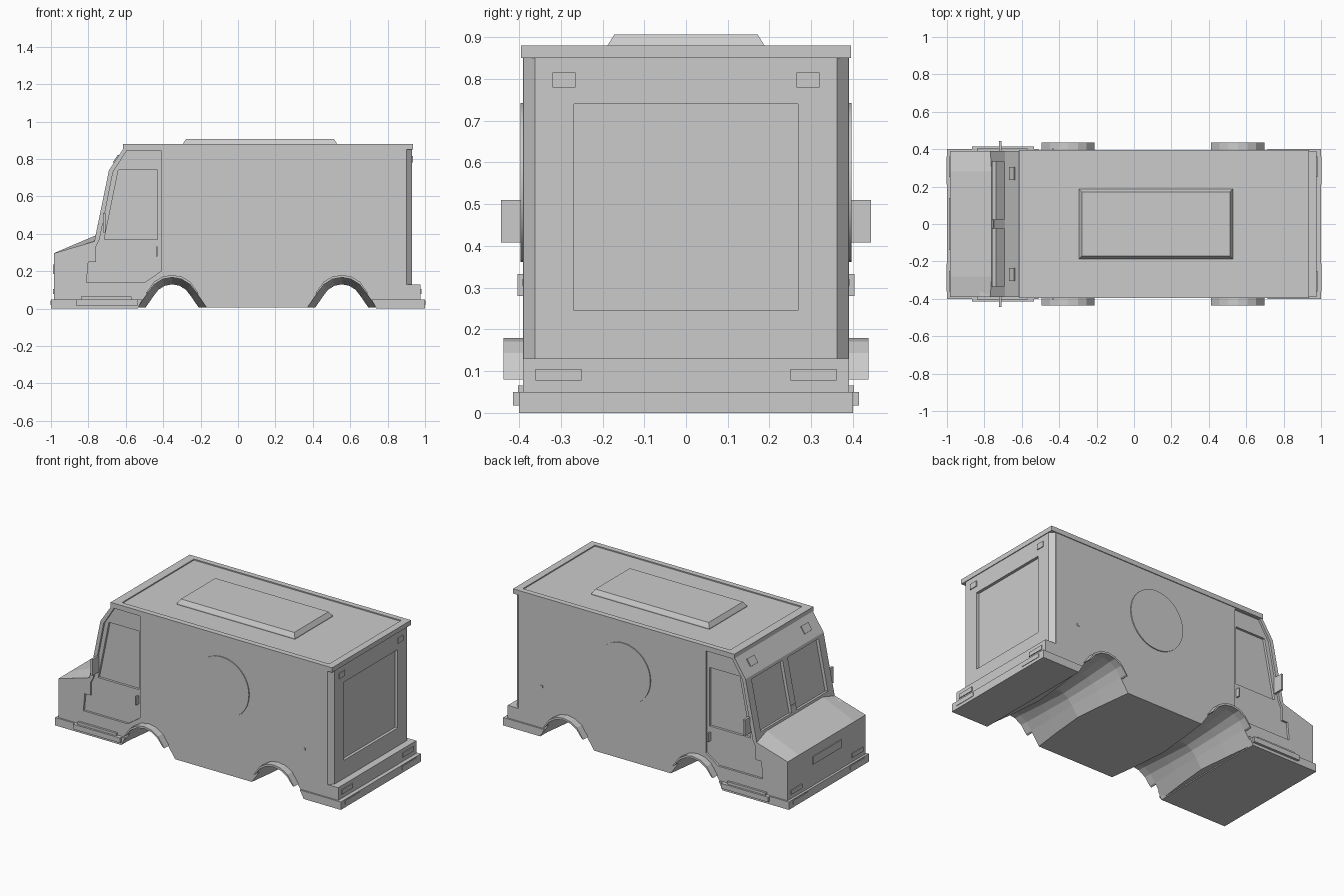
import bpy, bmesh
from mathutils import Vector

if "Cube" in bpy.data.objects:
    bpy.data.objects.remove(bpy.data.objects["Cube"])

AX = {'x': lambda p, t: (t, p[0], p[1]),
      'y': lambda p, t: (p[0], t, p[1]),
      'z': lambda p, t: (p[0], p[1], t)}


def loft(name, sections):
    """Skin a list of equal-length closed loops and cap both ends."""
    bm = bmesh.new()
    loops = [[bm.verts.new(c) for c in s] for s in sections]
    n = len(loops[0])
    for a, b in zip(loops, loops[1:]):
        for i in range(n):
            j = (i + 1) % n
            bm.faces.new((a[i], a[j], b[j], b[i]))
    bm.faces.new(loops[0][::-1])
    bm.faces.new(loops[-1])
    bmesh.ops.recalc_face_normals(bm, faces=bm.faces)
    me = bpy.data.meshes.new(name)
    bm.to_mesh(me)
    bm.free()
    ob = bpy.data.objects.new(name, me)
    bpy.context.collection.objects.link(ob)
    return ob


def prism(name, pts, axis, a, b):
    return loft(name, [[AX[axis](p, t) for p in pts] for t in (a, b)])


def rect(u0, u1, v0, v1):
    return [(u0, v0), (u1, v0), (u1, v1), (u0, v1)]


def box(name, x0, x1, y0, y1, z0, z1):
    return prism(name, rect(x0, x1, y0, y1), 'z', z0, z1)


def cut(target, cutter):
    m = target.modifiers.new("cut", 'BOOLEAN')
    m.operation, m.solver, m.object = 'DIFFERENCE', 'EXACT', cutter
    cutter.hide_render = True
    bpy.context.view_layer.objects.active = target
    bpy.ops.object.modifier_apply(modifier=m.name)
    bpy.data.objects.remove(cutter)


W = 0.39
ARCH_X = (-0.352, 0.555)
HALF = [(-.185, .005), (-.13, .085), (-.095, .13), (-.05, .158)]
ARCH = HALF + [(0, .167)] + [(-x, z) for x, z in HALF[::-1]]


def body_profile(f):
    pts = [(-.985, .005)]
    for cx in ARCH_X:
        pts += [(cx + x * f, .005 + (z - .005) * f) for x, z in ARCH]
    return pts + [(.975, .005), (.975, .13), (.90, .13), (.90, .86), (-.61, .86),
                  (-.69, .74), (-.768, .36), (-.985, .295)]


# body with wheel tunnels that narrow toward the middle
body = loft("body", [[(x, y, z) for x, z in body_profile(f)]
                     for y, f in ((-W, 1), (-.2, .87), (0, .77), (.2, .87), (W, 1))])

# door and side window recesses
DOOR = [(-.81, .14), (-.5, .14), (-.412, .2), (-.412, .845), (-.595, .845),
        (-.668, .73), (-.74, .37), (-.80, .25)]
WINDOW = [(-.715, .37), (-.43, .37), (-.43, .74), (-.64, .74)]
for s in (-1, 1):
    cut(body, prism("door_cutter", DOOR, 'y', s * .377, s * .5))
    cut(body, prism("window_cutter", WINDOW, 'y', s * .362, s * .45))

# windscreen panes
lo, hi = Vector((-.768, .36)), Vector((-.69, .74))
d = (hi - lo).normalized()
n = Vector((-d.y, d.x))
p, q = lo.lerp(hi, .12), lo.lerp(hi, .95)
PANE = [p - n * .02, q - n * .02, q + n * .06, p + n * .06]
for s in (-1, 1):
    cut(body, prism("pane_cutter", PANE, 'y', s * .025, s * .335))

# crowned hood
loft("hood", [[(-.985, y, .25) for y in (-W, W)] + [(-.985, y, .296) for y in (W, .28, -.28, -W)],
              [(-.76, y, .25) for y in (-W, W)] +
              [(-.76, W, .362), (-.76, .28, .392), (-.76, -.28, .392), (-.76, -W, .362)]])

# rear wall with chamfered corners and recessed door
rear = prism("rear_wall", [(.87, -W + .001), (.90, -W + .001), (.93, -.362), (.93, .362),
                           (.90, W - .001), (.87, W - .001)], 'z', .125, .86)
cut(rear, box("rear_door_cutter", .912, 1.1, -.268, .268, .245, .74))

# roof slab with sunken panel, raised hatch
roof = box("roof", -.615, .935, -.395, .395, .85, .88)
cut(roof, box("roof_cutter", -.56, .89, -.36, .36, .873, 1))
loft("roof_hatch", [[(x, y, z) for x, y in rect(-.295 + i, .53 - i, -.188 + i, .188 - i)]
                    for z, i in ((.865, 0), (.88, 0), (.906, .016))])

# bumpers wrapping the lower nose and tail
prism("front_bumper", [(-1, 0), (-.537, 0), (-.51, .05), (-1, .05)], 'y', -.4, .4)
prism("rear_bumper", [(1, 0), (.74, 0), (.713, .05), (1, .05)], 'y', -.4, .4)
box("grille", -.99, -.97, -.14, .14, .185, .235)

for s, side in ((-1, "left"), (1, "right")):
    # side medallion
    bpy.ops.mesh.primitive_cylinder_add(vertices=48, radius=.19, depth=.02,
                                        location=(.163, s * (W - .004), .552),
                                        rotation=(1.570796, 0, 0))
    bpy.context.object.name = side + "_side_disc"
    bpy.ops.object.shade_smooth_by_angle()

    # wheel arch flares
    inner = ARCH[1:-1]
    outer = [(x * 1.03, z + .013) for x, z in inner]
    outer[0], outer[-1] = (-.142, .08), (.142, .08)
    for cx, end in zip(ARCH_X, ("front", "rear")):
        prism(end + "_" + side + "_flare",
              [(cx + x, z) for x, z in inner + outer[::-1]], 'y', s * .37, s * .437)

    # stepped footboard, door handle, mirror
    box(side + "_step", -.865, -.535, s * .37, s * .415, .018, .05)
    box(side + "_step_top", -.84, -.57, s * .37, s * .403, .05, .066)
    box(side + "_handle", -.439, -.43, s * .36, s * .404, .28, .333)
    box(side + "_mirror", -.722, -.709, s * .36, s * .443, .408, .51)

    # lamps
    for end, e in (("front", -1), ("rear", 1)):
        box(end + "_" + side + "_bumper_lamp", e * .98, e * 1.003, s * .21, s * .36, .019, .043)
    box("rear_" + side + "_lamp", .96, .98, s * .25, s * .36, .078, .105)
    box("front_" + side + "_lamp", -.99, -.97, s * .25, s * .36, .078, .105)
    box("rear_" + side + "_top_lamp", .92, .935, s * .265, s * .32, .78, .815)
    prism("front_" + side + "_top_lamp",
          [(-.669, .783), (-.642, .824), (-.635, .818), (-.662, .777)], 'y', s * .235, s * .305)
    box(side + "_marker", .728, .745, s * .38, s * .393, .305, .32)

# windscreen divider wiper mount
box("windscreen_centre_bracket", -.752, -.70, -.022, .022, .42, .45)
